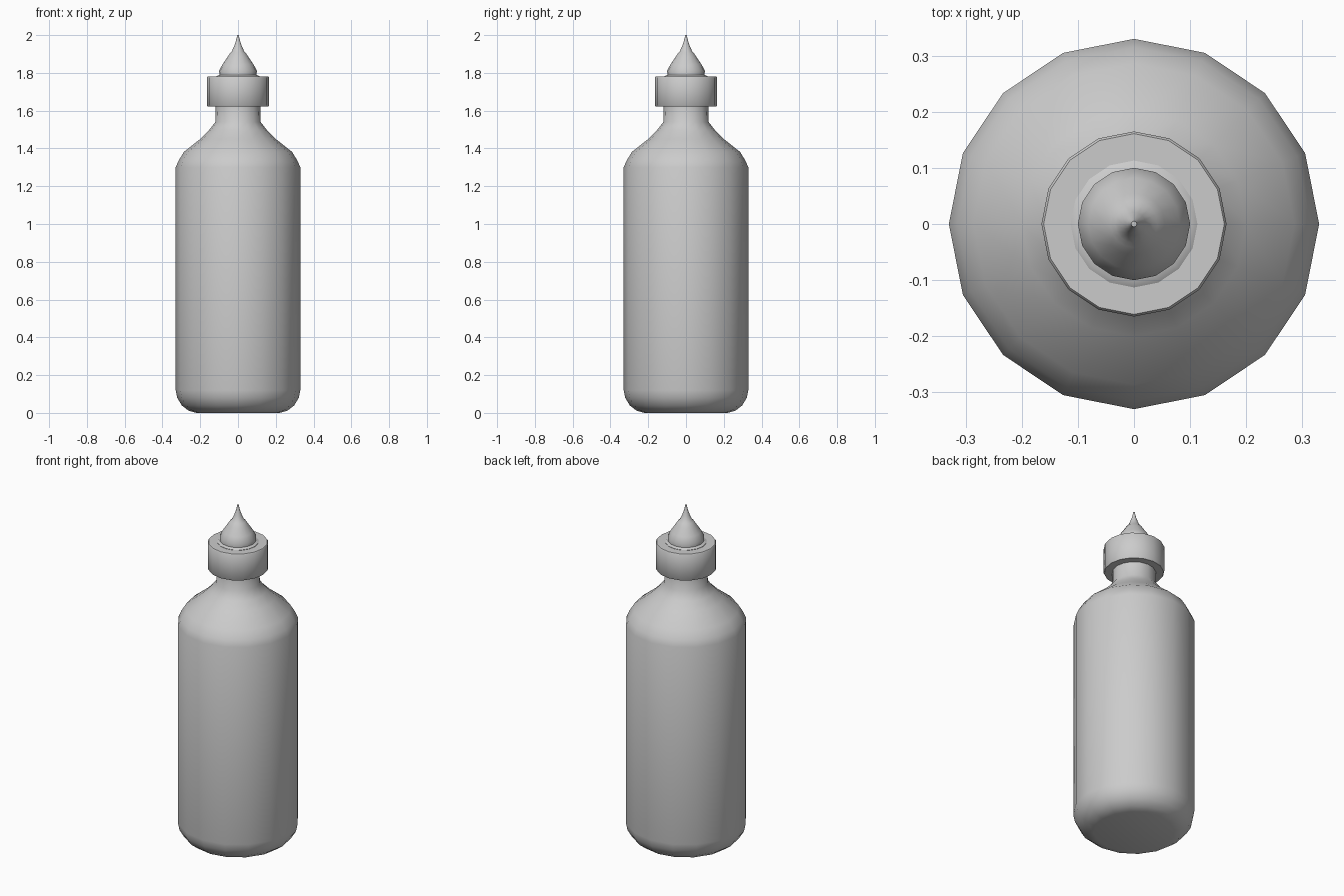
import bpy, bmesh, math

if "Cube" in bpy.data.objects:
    bpy.data.objects.remove(bpy.data.objects["Cube"])

SIDES = 16


def lathe(name, profile, angle=50):
    """Revolve an (r, z) profile, listed bottom to top, and cap both ends."""
    bm = bmesh.new()
    rings = []
    for r, z in profile:
        rings.append([bm.verts.new((r * math.cos(a), r * math.sin(a), z))
                      for a in (2 * math.pi * i / SIDES for i in range(SIDES))])
    for lo, hi in zip(rings, rings[1:]):
        for i in range(SIDES):
            j = (i + 1) % SIDES
            bm.faces.new((lo[i], lo[j], hi[j], hi[i]))
    bm.faces.new(rings[0][::-1])
    bm.faces.new(rings[-1])
    bmesh.ops.recalc_face_normals(bm, faces=bm.faces)
    mesh = bpy.data.meshes.new(name)
    bm.to_mesh(mesh)
    bm.free()
    obj = bpy.data.objects.new(name, mesh)
    bpy.context.collection.objects.link(obj)
    bpy.ops.object.select_all(action='DESELECT')
    obj.select_set(True)
    bpy.context.view_layer.objects.active = obj
    bpy.ops.object.shade_smooth_by_angle(angle=math.radians(angle))
    return obj


# Bottle body with rounded base, sloping shoulder and neck
lathe("bottle_body", [
    (0.22, 0.0), (0.262, 0.012), (0.298, 0.04), (0.322, 0.08), (0.33, 0.12),
    (0.33, 1.30), (0.315, 1.335), (0.286, 1.382), (0.20, 1.45),
    (0.155, 1.495), (0.12, 1.54), (0.118, 1.64)])

# Screw collar with slightly eased rims
lathe("screw_collar", [
    (0.161, 1.622), (0.165, 1.627), (0.165, 1.775), (0.161, 1.78)], 40)

# Low ring under the nozzle
lathe("nozzle_seat", [(0.113, 1.775), (0.113, 1.782), (0.10, 1.79)], 40)

# Tapered dropper nozzle
lathe("nozzle", [
    (0.098, 1.785), (0.10, 1.812), (0.082, 1.845), (0.055, 1.885),
    (0.042, 1.905), (0.034, 1.912), (0.021, 1.94), (0.012, 1.965),
    (0.007, 1.985), (0.005, 2.0)])
